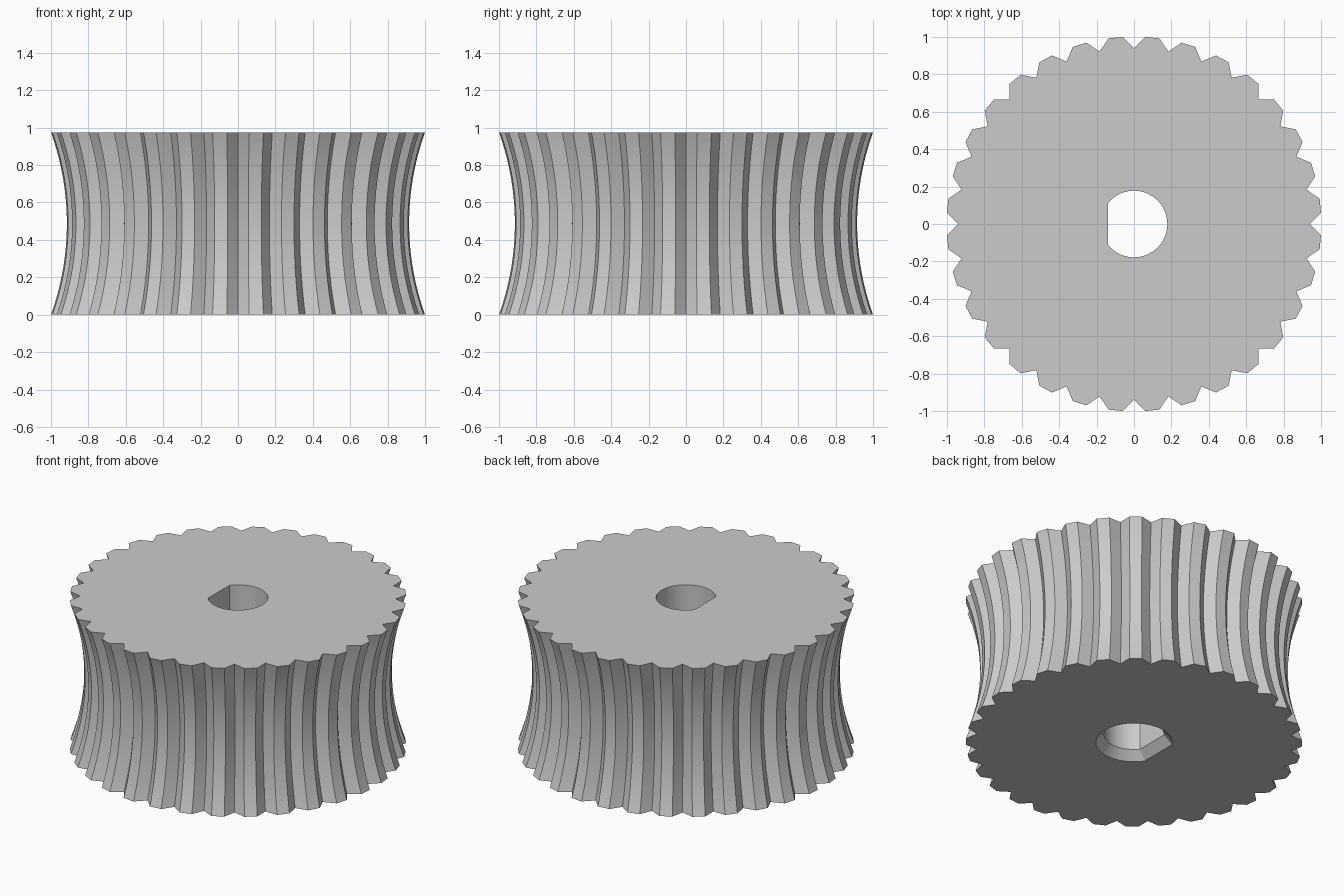
import bpy
import bmesh
from math import sin, cos, acos, pi, radians, sqrt

if "Cube" in bpy.data.objects:
    bpy.data.objects.remove(bpy.data.objects["Cube"], do_unlink=True)

HEIGHT = 0.975
TEETH = 32
TIP_ANGLE = radians(3.44)            # from the notch to the tooth corner
TIP_R, ROOT_R = 1 / cos(TIP_ANGLE), 0.94
WAIST = 0.085                        # depth of the hollow rim
STEPS = 32


def gear_outline():
    """Notch and two tooth corners, repeated round the wheel."""
    pitch = 2 * pi / TEETH
    points = []
    for i in range(TEETH):
        for r, a in ((ROOT_R, 0), (TIP_R, TIP_ANGLE), (TIP_R, pitch - TIP_ANGLE)):
            points.append((r * cos(i * pitch + a), r * sin(i * pitch + a)))
    return points


def d_outline(radius, flat, steps=64):
    """Circle cut off by a flat on the -x side."""
    end = acos(-flat / radius)
    angles = [-end + 2 * end * i / steps for i in range(steps + 1)]
    return [(radius * cos(a), radius * sin(a)) for a in angles]


def waist_scale(z):
    """Circular arc, narrowest at half height."""
    half = HEIGHT / 2
    arc = (half ** 2 + WAIST ** 2) / (2 * WAIST)
    return 1 - WAIST + arc - sqrt(arc ** 2 - (z - half) ** 2)


def add_ring(bm, outline, z, scale=1):
    return [bm.verts.new((x * scale, y * scale, z)) for x, y in outline]


def skin(bm, rings):
    for low, high in zip(rings, rings[1:]):
        for i in range(len(low)):
            j = (i + 1) % len(low)
            bm.faces.new((low[i], low[j], high[j], high[i]))


def loop_edges(bm, ring):
    return [bm.edges.get((v, ring[i - 1])) for i, v in enumerate(ring)]


bm = bmesh.new()

# Hollow toothed rim
levels = [HEIGHT * i / STEPS for i in range(STEPS + 1)]
rim = [add_ring(bm, gear_outline(), z, waist_scale(z)) for z in levels]
skin(bm, rim)

# D-shaped shaft hole with a chamfer at the bottom
bore_shape = d_outline(0.178, 0.14)
bore = [add_ring(bm, d_outline(0.228, 0.19), 0),
        add_ring(bm, bore_shape, 0.055),
        add_ring(bm, bore_shape, HEIGHT)]
skin(bm, bore)

# Flat end faces
for k in (0, -1):
    edges = loop_edges(bm, rim[k]) + loop_edges(bm, bore[k])
    bmesh.ops.triangle_fill(bm, edges=edges, use_beauty=True)
bmesh.ops.recalc_face_normals(bm, faces=bm.faces)

mesh = bpy.data.meshes.new("toothed_roller")
bm.to_mesh(mesh)
bm.free()
roller = bpy.data.objects.new("toothed_roller", mesh)
bpy.context.collection.objects.link(roller)

# Plain grey
grey = bpy.data.materials.new("light grey")
grey.use_nodes = True
colour = (0.6, 0.6, 0.6, 1)
grey.diffuse_color = colour
grey.node_tree.nodes["Principled BSDF"].inputs["Base Color"].default_value = colour
mesh.materials.append(grey)

bpy.context.view_layer.objects.active = roller
roller.select_set(True)
bpy.ops.object.shade_smooth_by_angle(angle=radians(15))
